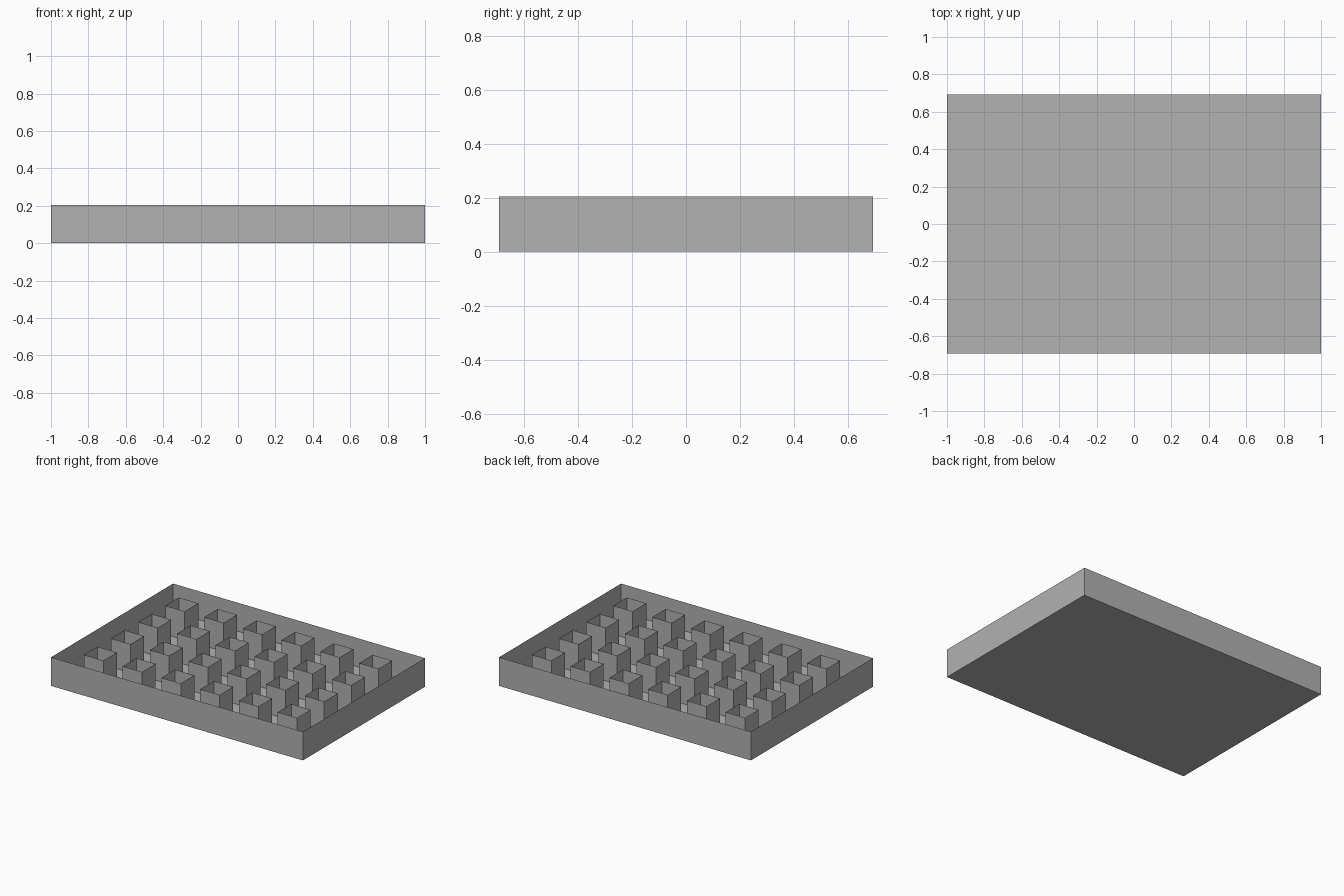
import bpy
import bmesh

if "Cube" in bpy.data.objects:
    bpy.data.objects.remove(bpy.data.objects["Cube"])

U = 2 / 13            # grid module: tube width, gap and margin are all one module
COLS, ROWS = 6, 4
HEIGHT = 0.205

grey = bpy.data.materials.new("plain_grey")
grey.diffuse_color = (0.445, 0.445, 0.445, 1)
grey.use_nodes = True
grey.node_tree.nodes["Principled BSDF"].inputs["Base Color"].default_value = grey.diffuse_color


def make_object(name, bm):
    mesh = bpy.data.meshes.new(name)
    bm.to_mesh(mesh)
    bm.free()
    mesh.materials.append(grey)
    obj = bpy.data.objects.new(name, mesh)
    bpy.context.collection.objects.link(obj)
    return obj


def add_sleeve(bm, cx, cy, w, d, floor=False):
    """Thin four-sided wall, open on top, with an optional floor."""
    corners = [(cx + sx * w / 2, cy + sy * d / 2)
               for sx, sy in ((-1, -1), (1, -1), (1, 1), (-1, 1))]
    low = [bm.verts.new((x, y, 0)) for x, y in corners]
    high = [bm.verts.new((x, y, HEIGHT)) for x, y in corners]
    for i in range(4):
        j = (i + 1) % 4
        bm.faces.new((low[i], low[j], high[j], high[i]))
    if floor:
        bm.faces.new(low[::-1])


# Open tray: floor and thin outer walls
bm = bmesh.new()
add_sleeve(bm, 0, 0, (2 * COLS + 1) * U, (2 * ROWS + 1) * U, floor=True)
make_object("tray", bm)

# Grid of hollow square tubes standing on the tray floor
bm = bmesh.new()
for i in range(COLS):
    for j in range(ROWS):
        add_sleeve(bm, (2 * i - COLS + 1) * U, (2 * j - ROWS + 1) * U, U, U)
make_object("square_tubes", bm)
